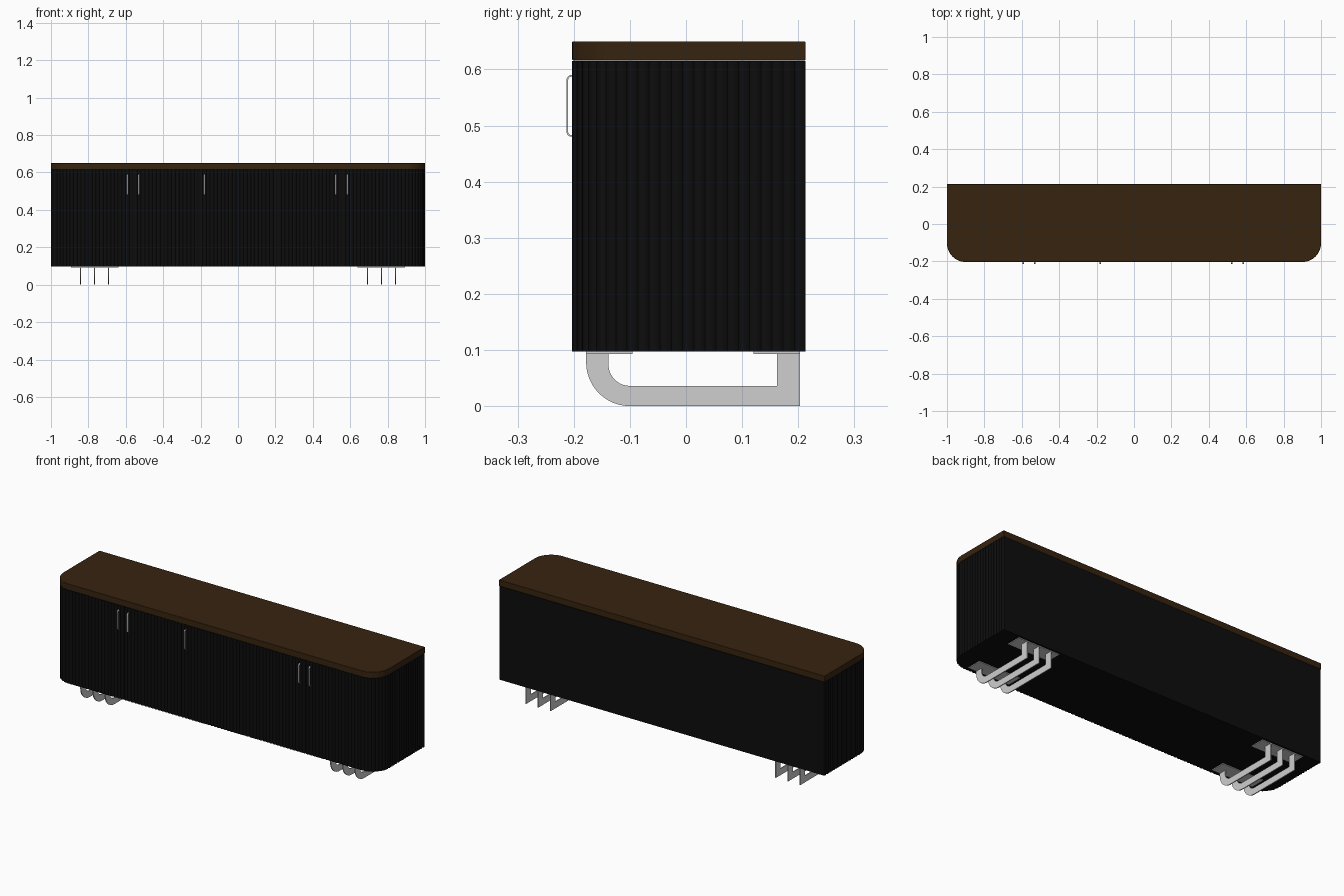
import bpy, bmesh, math

if "Cube" in bpy.data.objects:
    bpy.data.objects.remove(bpy.data.objects["Cube"])

BACK, FRONT, R = 0.213, -0.203, 0.10      # plan limits and front corner radius
Z0, Z1, TOP = 0.097, 0.615, 0.65          # body bottom, body top, slab top
PITCH, DEPTH, THICK = 0.02, 0.004, 0.014  # fluting size, panel thickness


def material(name, rgb):
    m = bpy.data.materials.new(name)
    m.diffuse_color = (*rgb, 1)
    m.use_nodes = True
    m.node_tree.nodes["Principled BSDF"].inputs["Base Color"].default_value = m.diffuse_color
    return m


BLACK = material("black_lacquer", (0.004, 0.004, 0.004))
WOOD = material("dark_walnut", (0.038, 0.017, 0.005))
STEEL = material("light_steel", (0.62, 0.62, 0.62))


def prism(name, pts, lo, hi, mat, axis="z", smooth=None, bevel=0):
    """Extrude a 2D outline along z (pts = x,y) or along x (pts = y,z)."""
    def place(p, d):
        return (p[0], p[1], d) if axis == "z" else (d, p[0], p[1])
    bm = bmesh.new()
    face = bm.faces.new([bm.verts.new(place(p, lo)) for p in pts])
    ext = bmesh.ops.extrude_face_region(bm, geom=[face])
    shift = (0, 0, hi - lo) if axis == "z" else (hi - lo, 0, 0)
    bmesh.ops.translate(bm, vec=shift,
                        verts=[v for v in ext["geom"] if isinstance(v, bmesh.types.BMVert)])
    bmesh.ops.recalc_face_normals(bm, faces=bm.faces)
    me = bpy.data.meshes.new(name)
    bm.to_mesh(me)
    bm.free()
    ob = bpy.data.objects.new(name, me)
    bpy.context.collection.objects.link(ob)
    me.materials.append(mat)
    if bevel:
        b = ob.modifiers.new("edge", "BEVEL")
        b.width, b.segments, b.limit_method = bevel, 2, "ANGLE"
    if smooth:
        bpy.ops.object.select_all(action="DESELECT")
        ob.select_set(True)
        bpy.context.view_layer.objects.active = ob
        bpy.ops.object.shade_smooth_by_angle(angle=math.radians(smooth))
    return ob


def arc(cx, cy, r, a0, a1, n=12):
    return [(cx + r * math.cos(math.radians(a0 + (a1 - a0) * i / n)),
             cy + r * math.sin(math.radians(a0 + (a1 - a0) * i / n))) for i in range(n + 1)]


def plan(inset=0.0):
    """Cabinet outline from above: square back, round front corners."""
    r, cx, cy = R - inset, 1 - R, FRONT + R
    return ([(-1 + inset, BACK)] + arc(-cx, cy, r, 180, 270)
            + arc(cx, cy, r, 270, 360) + [(1 - inset, BACK)])


SIDE, BEND, FLAT = BACK - FRONT - R, math.pi * R / 2, 2 - 2 * R
TOTAL = 2 * SIDE + 2 * BEND + FLAT


def walk(s, inset):
    """Point at distance s along left side, front and right side."""
    if s > TOTAL / 2:
        x, y = walk(TOTAL - s, inset)
        return -x, y
    if s <= SIDE:
        return -1 + inset, BACK - s
    if s <= SIDE + BEND:
        a = math.pi + (s - SIDE) / R
        return -1 + R + (R - inset) * math.cos(a), FRONT + R + (R - inset) * math.sin(a)
    return -1 + R + s - SIDE - BEND, FRONT + inset


def on_front(x):
    return SIDE + BEND + x + 1 - R


# Carcass and top slab
prism("carcass", plan(THICK - 0.002), Z0, Z1, BLACK, smooth=35)
prism("top_slab", plan(), Z1 + 0.001, TOP, WOOD, smooth=35, bevel=0.002)

# Fluted doors, the outer two wrap around the corners
GAP = 0.0015
seams = [0] + [on_front(x) for x in (-0.56, -0.21, 0.21, 0.555)] + [TOTAL]
for k in range(5):
    s0 = seams[k] + (GAP if k else 0)
    s1 = seams[k + 1] - (GAP if k < 4 else 0)
    ribs = round((s1 - s0) / PITCH)
    outer, inner = [], []
    for i in range(ribs * 6 + 1):
        s = s0 + (s1 - s0) * i / (ribs * 6)
        outer.append(walk(s, DEPTH * (1 - abs(math.sin(math.pi * i / 6)))))
        inner.append(walk(s, THICK))
    prism(f"fluted_door_{k + 1}", outer + inner[::-1], Z0, Z1, BLACK, smooth=40)

# Slim bow handles
hy, hr, ht = -0.213, 0.009, 0.003
z_lo, z_hi, root = 0.48, 0.59, FRONT + 0.003
bow = ([(root, z_hi)] + arc(hy + hr, z_hi - hr, hr, 90, 180, 6)
       + arc(hy + hr, z_lo + hr, hr, 180, 270, 6) + [(root, z_lo)]
       + [(root, z_lo + ht)] + arc(hy + hr, z_lo + hr, hr - ht, 270, 180, 6)
       + arc(hy + hr, z_hi - hr, hr - ht, 180, 90, 6) + [(root, z_hi - ht)])
for i, x in enumerate((-0.591, -0.531, -0.18, 0.522, 0.585)):
    prism(f"handle_{i + 1}", bow, x - 0.004, x + 0.004, STEEL, axis="x", smooth=35)

# Flat runner legs: curved front, square back, and their mounting plates
runner = ([(-0.178, Z0 - 0.003)] + arc(-0.100, 0.078, 0.078, 180, 270)
          + [(0.203, 0), (0.203, Z0 - 0.003), (0.162, Z0 - 0.003), (0.162, 0.036)]
          + arc(-0.100, 0.074, 0.038, 270, 180) + [(-0.138, Z0 - 0.003)])
for side, label in ((-1, "left"), (1, "right")):
    for i, x in enumerate((0.692, 0.767, 0.842)):
        prism(f"{label}_runner_leg_{i + 1}", runner, side * x - 0.0025, side * x + 0.0025,
              STEEL, axis="x", smooth=35)
    for y0, y1, end in ((-0.178, -0.095, "front"), (0.12, 0.203, "back")):
        x0, x1 = sorted((side * 0.64, side * 0.894))
        prism(f"{label}_{end}_plate", [(x0, y0), (x1, y0), (x1, y1), (x0, y1)],
              Z0 - 0.004, Z0, STEEL)
